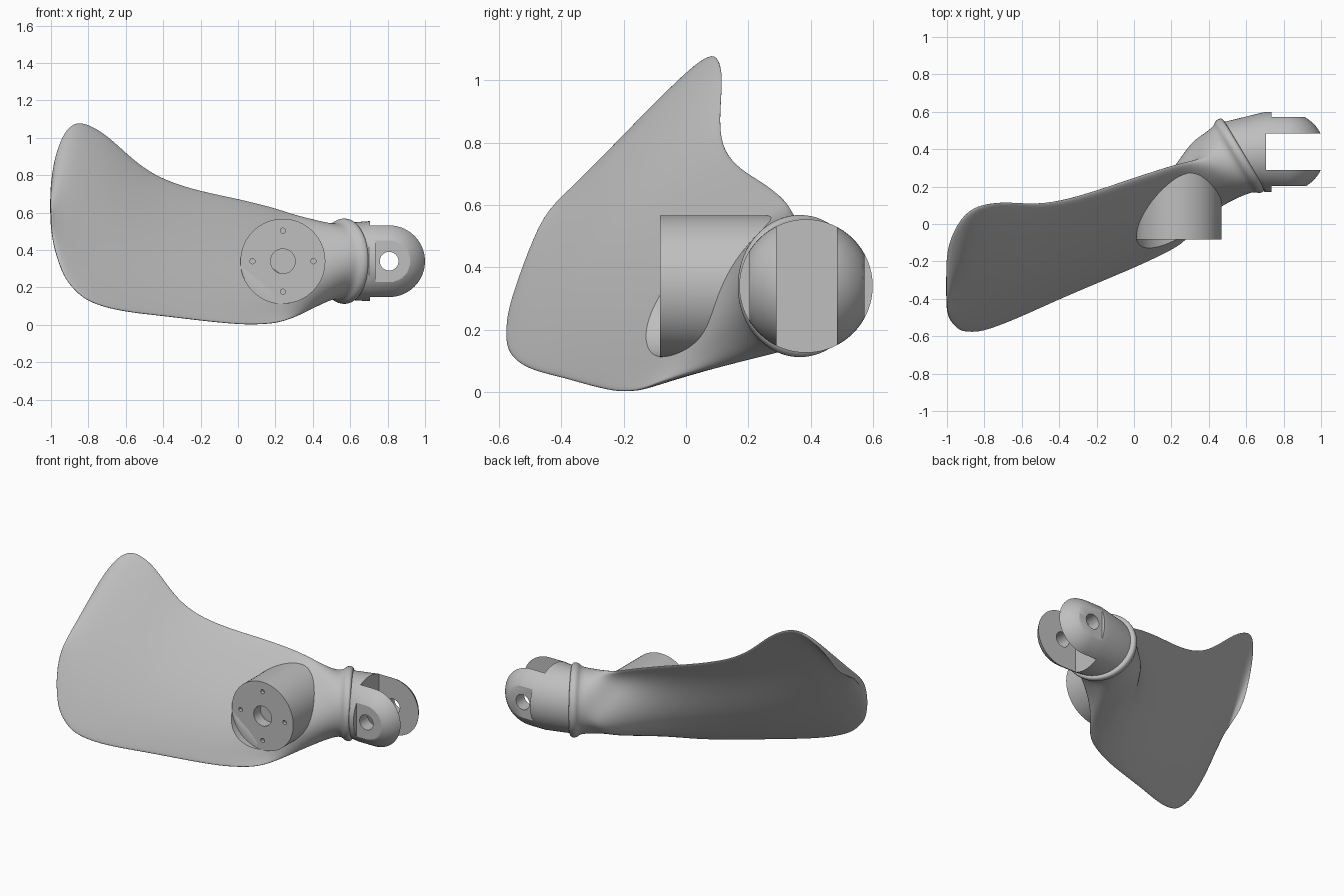
import bpy, bmesh, math
from mathutils import Matrix, Vector

cube = bpy.data.objects.get("Cube")
if cube:
    bpy.data.objects.remove(cube, do_unlink=True)

grey = bpy.data.materials.new("light_grey")
grey.use_nodes = True
grey.diffuse_color = (0.52, 0.52, 0.52, 1)
grey.node_tree.nodes["Principled BSDF"].inputs["Base Color"].default_value = (0.52, 0.52, 0.52, 1)

AXIS_Z = 0.34      # height of the boss and clevis axis
CLEVIS_Y = 0.385
CLEVIS_R = 0.214


def add_object(name, bm):
    bmesh.ops.recalc_face_normals(bm, faces=bm.faces)
    mesh = bpy.data.meshes.new(name)
    bm.to_mesh(mesh)
    bm.free()
    mesh.materials.append(grey)
    obj = bpy.data.objects.new(name, mesh)
    bpy.context.collection.objects.link(obj)
    return obj


def activate(obj):
    bpy.ops.object.select_all(action='DESELECT')
    obj.select_set(True)
    bpy.context.view_layer.objects.active = obj


def loft(name, sections):
    """Skin a list of closed sections and cap both ends."""
    bm = bmesh.new()
    rings = [[bm.verts.new(p) for p in s] for s in sections]
    n = len(rings[0])
    for a, b in zip(rings, rings[1:]):
        for i in range(n):
            j = (i + 1) % n
            bm.faces.new((a[i], a[j], b[j], b[i]))
    bm.faces.new(rings[0])
    bm.faces.new(rings[-1])
    return add_object(name, bm)


def cylinder_y(name, x, z, r, y0, y1, segments=64):
    bm = bmesh.new()
    place = Matrix.Translation((x, (y0 + y1) / 2, z)) @ Matrix.Rotation(math.pi / 2, 4, 'X')
    bmesh.ops.create_cone(bm, cap_ends=True, segments=segments, radius1=r, radius2=r,
                          depth=y1 - y0, matrix=place)
    return add_object(name, bm)


def box(name, low, high):
    low, high = Vector(low), Vector(high)
    bm = bmesh.new()
    bmesh.ops.create_cube(bm, size=1, matrix=Matrix.Translation((low + high) / 2)
                          @ Matrix.Diagonal((*(high - low), 1)))
    return add_object(name, bm)


def cut(obj, cutter):
    """Subtract a cutter and discard it."""
    activate(obj)
    mod = obj.modifiers.new("cut", 'BOOLEAN')
    mod.operation = 'DIFFERENCE'
    mod.solver = 'EXACT'
    mod.object = cutter
    bpy.ops.object.modifier_apply(modifier=mod.name)
    bpy.data.objects.remove(cutter, do_unlink=True)


def smooth(obj, degrees=30):
    activate(obj)
    bpy.ops.object.shade_smooth_by_angle(angle=math.radians(degrees))


def circle(cx, cy, r, tilt=0.0, n=32):
    """Upright circle facing along x, turned about z by tilt."""
    pts = []
    for i in range(n):
        t = 2 * math.pi * i / n
        c = r * math.cos(t)
        pts.append(Vector((cx + c * math.sin(tilt), cy - c * math.cos(tilt),
                           AXIS_Z + r * math.sin(t))))
    return pts


def blade_section(x, low, high, bulge, n=32):
    """Leaning slice: gently bowed front, back swelling in its lower half."""
    pts = []
    for i in range(n):
        t = 2 * math.pi * i / n
        v = (1 + math.sin(t)) / 2
        z = low + (high - low) * v
        front = (-0.26 + 0.46 * x + 0.57 * z + 0.09 * v
                 - 0.2 * v * (1 - v) - 0.06 * x * x * (1 - v))
        half = (0.06 + bulge * 6.75 * v * (1 - v) ** 2) / 2
        c = math.cos(t)
        side = math.copysign(abs(c) ** 0.6, c)
        pts.append(Vector((x, front + half - half * side, z)))
    return pts


# Blade: x, bottom, top, back bulge
stations = [
    (-1.005, 0.55, 0.72, 0.0), (-0.99, 0.44, 0.84, 0.01), (-0.97, 0.36, 0.93, 0.02),
    (-0.93, 0.25, 1.03, 0.03), (-0.88, 0.19, 1.08, 0.04), (-0.82, 0.13, 1.085, 0.05),
    (-0.7, 0.085, 1.02, 0.06), (-0.55, 0.06, 0.87, 0.07), (-0.4, 0.045, 0.775, 0.08),
    (-0.2, 0.02, 0.715, 0.09), (0.0, 0.0, 0.675, 0.13), (0.1, 0.0, 0.65, 0.18),
    (0.2, 0.005, 0.625, 0.26), (0.3, 0.035, 0.59, 0.38),
]
TILT = math.radians(31)
sections = [blade_section(*s) for s in stations]

# Neck blending from the blade into a turned round flange
neck = circle(0.5, 0.33, 0.2, TILT)
sections.append([a.lerp(b, 0.5) for a, b in zip(sections[-1], neck)])
sections.append(neck)
for ring in [(0.535, 0.35, 0.207), (0.55, 0.357, 0.228), (0.575, 0.368, 0.231),
             (0.588, 0.375, 0.222), (0.59, 0.376, 0.19)]:
    sections.append(circle(*ring, TILT))
blade = loft("blade_and_neck", sections)
activate(blade)
subsurf = blade.modifiers.new("smooth", 'SUBSURF')
subsurf.levels = 2
bpy.ops.object.modifier_apply(modifier=subsurf.name)

# Round pocket where the blade stands in front of the boss face
BOSS_X, BOSS_R, BOSS_FRONT = 0.24, 0.227, -0.083
cut(blade, cylinder_y("pocket_cutter", BOSS_X, AXIS_Z, BOSS_R, -0.6, BOSS_FRONT))
smooth(blade, 40)

# Mounting boss, its hidden end following the lean of the blade
boss = cylinder_y("mounting_boss", BOSS_X, AXIS_Z, BOSS_R, BOSS_FRONT, 0.2)
for vert in boss.data.vertices:
    if vert.co.y > 0:
        vert.co.y = max(-0.05, -0.18 + 0.46 * vert.co.x + 0.57 * vert.co.z)
cut(boss, cylinder_y("bore_cutter", BOSS_X, AXIS_Z, 0.066, -0.3, -0.01, 32))
for k in range(4):
    a = k * math.pi / 2
    cut(boss, cylinder_y("screw_hole_cutter", BOSS_X + 0.163 * math.cos(a),
                         AXIS_Z + 0.163 * math.sin(a), 0.014, -0.3, -0.06, 16))
smooth(boss)

# Clevis: turned root, straight barrel and spherical end
END_X = 0.808
profile = [circle(0.575, 0.367, 0.205, TILT, 64), circle(0.7, CLEVIS_Y, CLEVIS_R, 0, 64)]
for k in range(16):
    a = math.pi / 2 * k / 16
    profile.append(circle(END_X + CLEVIS_R * math.sin(a), CLEVIS_Y,
                          CLEVIS_R * math.cos(a), 0, 64))
clevis = loft("clevis", profile)
cut(clevis, box("slot_cutter", (0.705, 0.29, -0.2), (1.3, 0.485, 0.9)))
cut(clevis, box("front_flat_cutter", (0.735, -0.1, -0.2), (1.3, 0.203, 0.9)))
cut(clevis, box("back_flat_cutter", (0.735, 0.572, -0.2), (1.3, 0.9, 0.9)))
cut(clevis, cylinder_y("pin_hole_cutter", END_X, AXIS_Z, 0.05, -0.1, 0.9, 32))
smooth(clevis)
